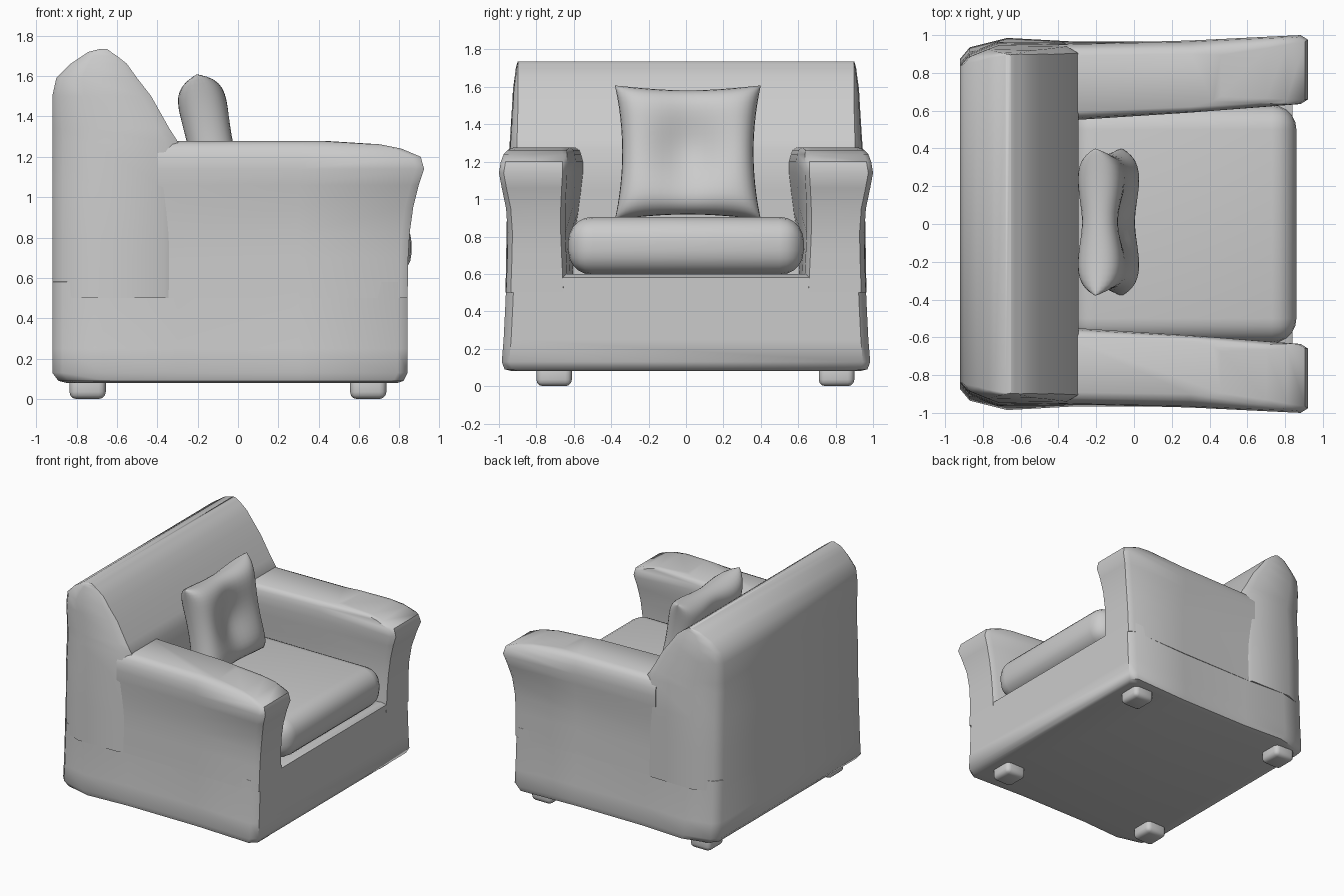
import bpy, bmesh, math
from mathutils import Matrix

if "Cube" in bpy.data.objects:
    bpy.data.objects.remove(bpy.data.objects["Cube"], do_unlink=True)

fabric = bpy.data.materials.new("grey_fabric")
fabric.use_nodes = True
GREY = (0.6, 0.6, 0.6, 1)
fabric.diffuse_color = GREY
fabric.node_tree.nodes["Principled BSDF"].inputs["Base Color"].default_value = GREY


def finish(name, bm, angle=45):
    bmesh.ops.recalc_face_normals(bm, faces=bm.faces)
    mesh = bpy.data.meshes.new(name)
    bm.to_mesh(mesh)
    bm.free()
    mesh.materials.append(fabric)
    ob = bpy.data.objects.new(name, mesh)
    bpy.context.collection.objects.link(ob)
    bpy.ops.object.select_all(action="DESELECT")
    ob.select_set(True)
    bpy.context.view_layer.objects.active = ob
    bpy.ops.object.shade_smooth_by_angle(angle=math.radians(angle))
    return ob


def loft(name, rings):
    """Skin a stack of horizontal outlines, each given as (z, points)."""
    bm = bmesh.new()
    loops = [[bm.verts.new((x, y, z)) for x, y in pts] for z, pts in rings]
    n = len(loops[0])
    for a, b in zip(loops, loops[1:]):
        for i in range(n):
            j = (i + 1) % n
            bm.faces.new((a[i], a[j], b[j], b[i]))
    bm.faces.new(loops[0])
    bm.faces.new(loops[-1])
    return finish(name, bm)


def both_sides(half):
    return half + [(x, -y) for x, y in reversed(half)]


def rounded_box(name, size, centre, radius, segments):
    bm = bmesh.new()
    bmesh.ops.create_cube(bm, size=1)
    bmesh.ops.scale(bm, vec=size, verts=bm.verts)
    bmesh.ops.bevel(bm, geom=bm.edges[:], offset=radius, segments=segments,
                    profile=0.5, affect="EDGES")
    bmesh.ops.translate(bm, vec=centre, verts=bm.verts)
    return finish(name, bm, 60)


# Base: wide plinth with chamfered rear corners
def base_ring(z, rear, front, w):
    return z, both_sides([(rear, w - .11), (rear + .05, w - .05), (rear + .25, w),
                          (-.3, w - .02), (.3, w - .02), (front - .05, w),
                          (front, w - .04)])


loft("base", [base_ring(*r) for r in (
    (.08, -.85, .79, .93), (.09, -.89, .82, .97), (.13, -.92, .84, .985),
    (.25, -.92, .84, .975), (.45, -.92, .84, .965), (.58, -.92, .84, .96),
    (.6, -.9, .81, .93))])


# Backrest: tapers upward to a rounded ridge
def back_ring(z, rear, front, w):
    s = (front - rear) / .62
    return z, both_sides([(rear, w - .12 * s), (rear + .05 * s, w - .06 * s),
                          (rear + .2 * s, w), (front - .06 * s, w - .005),
                          (front, w - .04 * s)])


loft("backrest", [back_ring(*r) for r in (
    (.5, -.92, -.31, .965), (.8, -.92, -.31, .96), (1.05, -.92, -.31, .955),
    (1.27, -.92, -.295, .945), (1.34, -.92, -.34, .94), (1.5, -.92, -.43, .93),
    (1.59, -.9, -.5, .925), (1.66, -.83, -.55, .915), (1.7, -.77, -.6, .91),
    (1.72, -.74, -.63, .905), (1.735, -.68, -.65, .9))])


# Arms: flared outward and forward at the top
def arm_ring(z, front, in_rear, in_front, out_rear, out_front, side):
    mid = (out_rear + out_front) / 2
    pts = [(-.4, out_rear), (.3, mid - .005), (front - .04, out_front),
           (front, out_front - .025), (front, in_front + .025),
           (front - .04, in_front), (.3, (in_rear + in_front) / 2), (-.4, in_rear)]
    return z, [(x, y * side) for x, y in pts]


ARM = ((.5, .84, .6, .63, .945, .962), (.7, .843, .6, .64, .94, .955),
       (.82, .85, .59, .645, .94, .953), (.95, .868, .57, .645, .945, .962),
       (1.06, .895, .555, .64, .95, .985), (1.14, .922, .545, .635, .953, 1.0),
       (1.2, .905, .545, .635, .95, .99), (1.24, .81, .555, .635, .935, .975),
       (1.262, .7, .565, .64, .92, .955), (1.277, .46, .59, .65, .89, .92))
for label, side in (("left", 1), ("right", -1)):
    loft(label + "_arm", [arm_ring(*r, side) for r in ARM])

# Seat cushion
rounded_box("seat_cushion", (1.2, 1.26, .31), (.26, 0, .75), .13, 5)

# Throw pillow: puffy square with a pinched centre and drawn-in edges
N = 24
bm = bmesh.new()
grid = {}
for face in (1, -1):
    for i in range(N + 1):
        for j in range(N + 1):
            u = math.sin(math.pi * (i / N - .5))
            v = math.sin(math.pi * (j / N - .5))
            puff = math.sqrt(max(0, (1 - u ** 6) * (1 - v ** 6)))
            pinch = 1 - .5 * math.exp(-3 * (u * u + v * v)) - .15 * math.exp(-8 * u * u)
            y = .39 * u * (1 - .1 * (1 - v * v))
            z = .365 * v * (1 - .08 * (1 - u * u))
            grid[face, i, j] = bm.verts.new((face * .135 * puff * pinch, y, z))
    for i in range(N):
        for j in range(N):
            bm.faces.new([grid[face, i + a, j + b] for a, b in ((0, 0), (1, 0), (1, 1), (0, 1))])
bmesh.ops.remove_doubles(bm, verts=bm.verts, dist=1e-5)
bmesh.ops.transform(bm, verts=bm.verts, matrix=Matrix.Translation((-.135, .01, 1.25))
                    @ Matrix.Rotation(math.radians(-11), 4, "Y"))
finish("throw_pillow", bm, 80)

# Feet
for x_name, x in (("rear", -.745), ("front", .645)):
    for y_name, y in (("left", .805), ("right", -.705)):
        rounded_box(f"{x_name}_{y_name}_foot", (.18, .19, .12), (x, y, .06), .035, 3)
